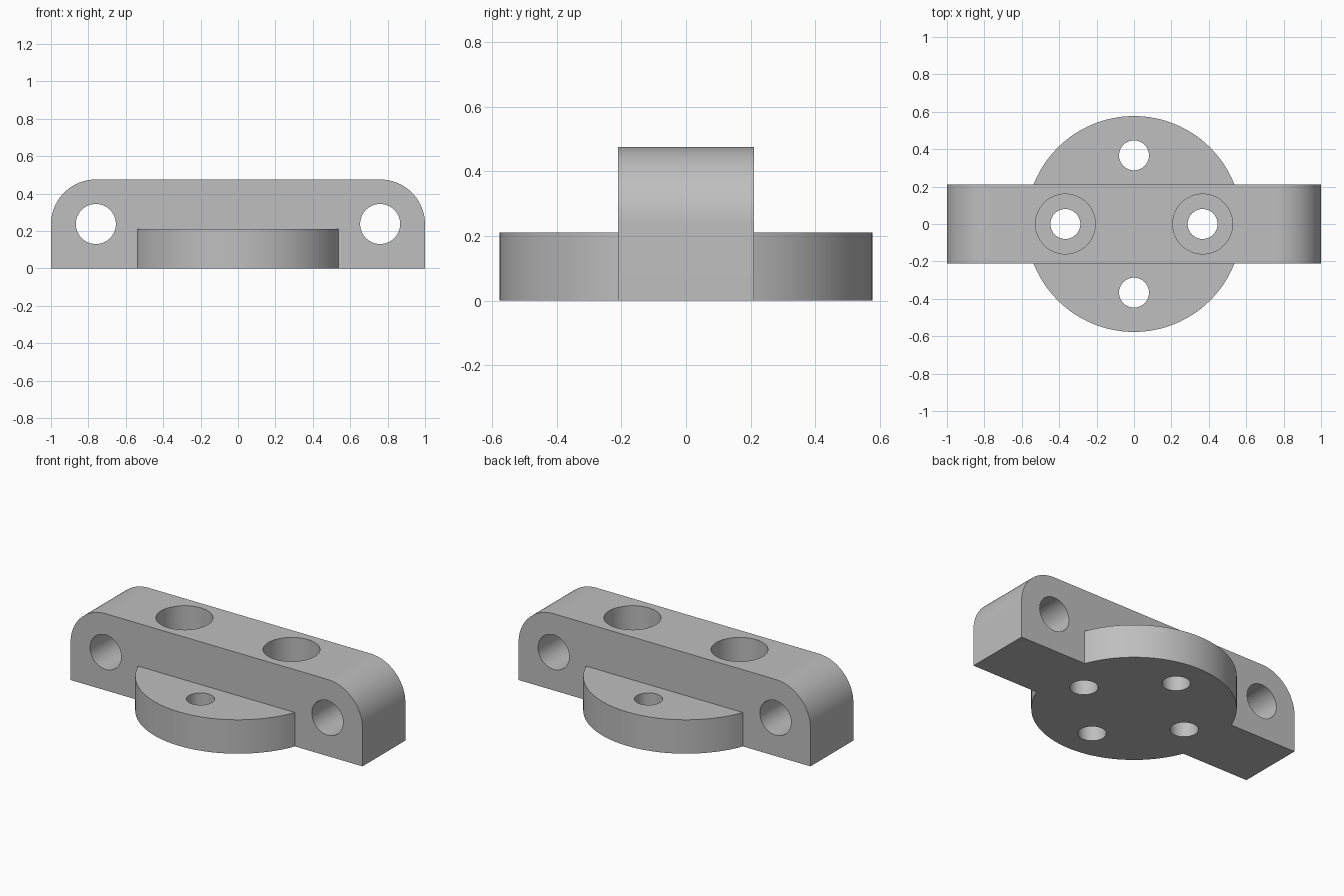
import bpy, bmesh, math
from mathutils import Matrix, Vector

if "Cube" in bpy.data.objects:
    bpy.data.objects.remove(bpy.data.objects["Cube"], do_unlink=True)

HALF_LENGTH, HALF_DEPTH, HEIGHT = 1.0, 0.21, 0.475
CORNER = 0.24
DISC_RADIUS, DISC_HEIGHT = 0.577, 0.21
BOLT_OFFSET, BOLT_RADIUS, BORE_RADIUS = 0.367, 0.08, 0.16
PIN_X, PIN_Z, PIN_RADIUS = 0.76, 0.237, 0.107

grey = bpy.data.materials.new("plain grey")
grey.use_nodes = True
grey.diffuse_color = (0.52, 0.52, 0.52, 1)
grey.node_tree.nodes["Principled BSDF"].inputs["Base Color"].default_value = grey.diffuse_color


def make_object(name, bm):
    bmesh.ops.recalc_face_normals(bm, faces=bm.faces)
    mesh = bpy.data.meshes.new(name)
    bm.to_mesh(mesh)
    bm.free()
    mesh.materials.append(grey)
    obj = bpy.data.objects.new(name, mesh)
    bpy.context.collection.objects.link(obj)
    return obj


def cylinder(name, centre, radius, depth, along_y=False, segments=64):
    matrix = Matrix.Translation(centre)
    if along_y:
        matrix = matrix @ Matrix.Rotation(math.pi / 2, 4, "X")
    bm = bmesh.new()
    bmesh.ops.create_cone(bm, cap_ends=True, segments=segments, radius1=radius,
                          radius2=radius, depth=depth, matrix=matrix)
    return make_object(name, bm)


def combine(target, tool, operation):
    mod = target.modifiers.new(operation, "BOOLEAN")
    mod.operation, mod.solver, mod.object = operation, "EXACT", tool
    bpy.context.view_layer.objects.active = target
    bpy.ops.object.modifier_apply(modifier=mod.name)
    bpy.data.objects.remove(tool, do_unlink=True)


# Crossbar: side profile with rounded upper corners, extruded through the depth
profile = [(-HALF_LENGTH, 0), (HALF_LENGTH, 0)]
for side, start in ((1, 0), (-1, math.pi / 2)):
    for i in range(25):
        a = start + i / 24 * math.pi / 2
        profile.append((side * (HALF_LENGTH - CORNER) + CORNER * math.cos(a),
                        HEIGHT - CORNER + CORNER * math.sin(a)))
bm = bmesh.new()
face = bm.faces.new([bm.verts.new((x, -HALF_DEPTH, z)) for x, z in profile])
result = bmesh.ops.extrude_face_region(bm, geom=[face])
moved = [v for v in result["geom"] if isinstance(v, bmesh.types.BMVert)]
bmesh.ops.translate(bm, verts=moved, vec=Vector((0, 2 * HALF_DEPTH, 0)))
bracket = make_object("mounting_bracket", bm)

# Round flange fused to the bar
flange = cylinder("flange", (0, 0, DISC_HEIGHT / 2), DISC_RADIUS, DISC_HEIGHT, segments=128)
combine(bracket, flange, "UNION")

# Cross holes, bolt holes and counterbores
for side in (-1, 1):
    bolt = side * BOLT_OFFSET
    bore_centre = (bolt, 0, DISC_HEIGHT + 0.5)
    for cutter in (
        cylinder("pin_hole", (side * PIN_X, 0, PIN_Z), PIN_RADIUS, 1, along_y=True),
        cylinder("bar_bolt_hole", (bolt, 0, 0), BOLT_RADIUS, 2),
        cylinder("counterbore", bore_centre, BORE_RADIUS, 1),
        cylinder("flange_bolt_hole", (0, bolt, 0), BOLT_RADIUS, 2),
    ):
        combine(bracket, cutter, "DIFFERENCE")

# Smooth curved walls, keep rims sharp
bpy.ops.object.select_all(action="DESELECT")
bracket.select_set(True)
bpy.context.view_layer.objects.active = bracket
bpy.ops.object.shade_smooth_by_angle(angle=math.radians(30))
